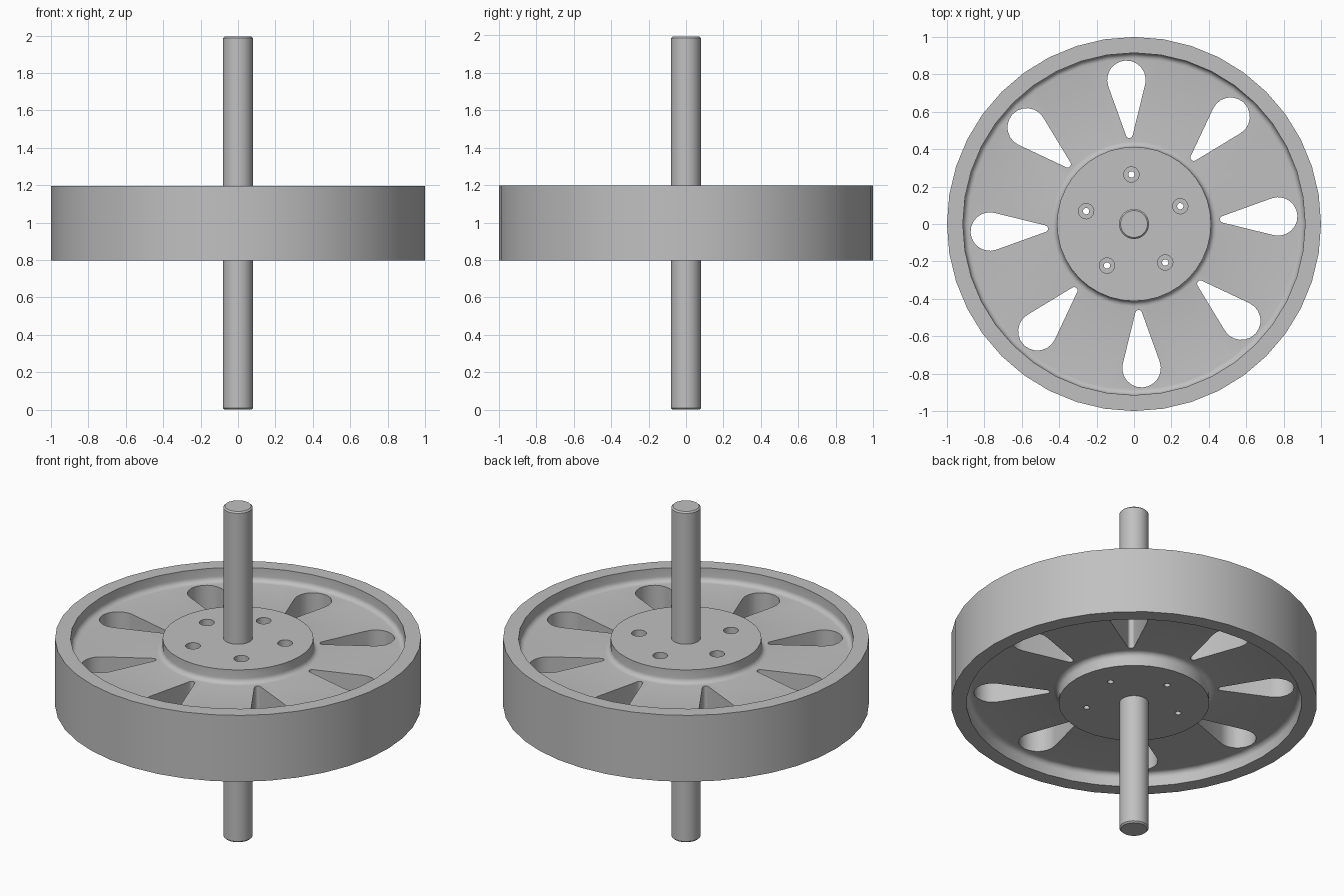
import bpy, bmesh
from math import sin, cos, pi, radians, acos
from mathutils import Matrix, Vector

cube = bpy.data.objects.get("Cube")
if cube:
    bpy.data.objects.remove(cube, do_unlink=True)

MID = 0.997           # height of the wheel's mid plane
HALF = 0.2            # half thickness of rim and hub
WEB = 0.12            # half thickness of the web
RIM_IN, HUB = 0.915, 0.412
TURN = radians(3)     # rotation of the hole pattern

steel = bpy.data.materials.new("grey steel")
steel.use_nodes = True
GREY = (0.53, 0.53, 0.53, 1)
steel.diffuse_color = GREY
steel.node_tree.nodes["Principled BSDF"].inputs["Base Color"].default_value = GREY


def add_object(name, bm):
    bmesh.ops.recalc_face_normals(bm, faces=bm.faces[:])
    mesh = bpy.data.meshes.new(name)
    bm.to_mesh(mesh)
    bm.free()
    mesh.materials.append(steel)
    ob = bpy.data.objects.new(name, mesh)
    bpy.context.collection.objects.link(ob)
    return ob


def lathe(name, profile, steps):
    """Revolve a closed (radius, z) outline about the z axis."""
    bm = bmesh.new()
    rings = [[bm.verts.new((r * cos(a), r * sin(a), z)) for r, z in profile]
             for a in (2 * pi * i / steps for i in range(steps))]
    n = len(profile)
    for i, ring in enumerate(rings):
        nxt = rings[(i + 1) % steps]
        for j in range(n):
            k = (j + 1) % n
            bm.faces.new((ring[j], nxt[j], nxt[k], ring[k]))
    return add_object(name, bm)


def prism(bm, outline, low, high, angle):
    """Extrude a flat outline from low to high, turned about z."""
    rot = Matrix.Rotation(angle, 3, 'Z')
    face = bm.faces.new([bm.verts.new(rot @ Vector((x, y, low))) for x, y in outline])
    top = bmesh.ops.extrude_face_region(bm, geom=[face])["geom"]
    bmesh.ops.translate(bm, vec=(0, 0, high - low),
                        verts=[v for v in top if isinstance(v, bmesh.types.BMVert)])


def arc(cx, cy, r, start, end, steps):
    return [(cx + r * cos(start + (end - start) * i / steps),
             cy + r * sin(start + (end - start) * i / steps)) for i in range(steps + 1)]


def cut(target, cutter):
    cutter.hide_render = True
    mod = target.modifiers.new("cut", 'BOOLEAN')
    mod.operation, mod.solver, mod.object = 'DIFFERENCE', 'EXACT', cutter
    graph = bpy.context.evaluated_depsgraph_get()
    mesh = bpy.data.meshes.new_from_object(target.evaluated_get(graph))
    target.modifiers.clear()
    target.data = mesh
    bpy.data.objects.remove(cutter, do_unlink=True)


def smooth(ob):
    bpy.ops.object.select_all(action='DESELECT')
    ob.select_set(True)
    bpy.context.view_layer.objects.active = ob
    bpy.ops.object.shade_smooth_by_angle(angle=radians(30))


# Wheel: hub, filleted web and rim in one section, mirrored below
F = 0.03
upper = [(0.07, HALF), (HUB, HALF)]
upper += arc(HUB + F, WEB + F, F, pi, 1.5 * pi, 5)
upper += arc(RIM_IN - F, WEB + F, F, -pi / 2, 0, 5)
upper += [(RIM_IN, HALF), (1.0, HALF)]
section = [(r, MID + z) for r, z in upper] + [(r, MID - z) for r, z in reversed(upper)]
wheel = lathe("wheel", section, 40)

# Teardrop windows in the web and bolt holes through the hub
BIG, BIG_R, TIP, TIP_R = 0.772, 0.103, 0.478, 0.018
tangent = acos((BIG_R - TIP_R) / (BIG - TIP))
teardrop = arc(BIG, 0, BIG_R, tangent - pi, pi - tangent, 12)
teardrop += arc(TIP, 0, TIP_R, pi - tangent, pi + tangent, 6)
holes = bmesh.new()
for i in range(8):
    prism(holes, teardrop, MID - 0.3, MID + 0.3, TURN + i * pi / 4)

BOLT = 0.265
bores = bmesh.new()
for i in range(5):
    angle = TURN + pi / 2 + i * 2 * pi / 5
    prism(holes, arc(BOLT, 0, 0.017, 0, 2 * pi, 16)[:-1], MID - 0.3, MID + 0.3, angle)
    prism(bores, arc(BOLT, 0, 0.041, 0, 2 * pi, 20)[:-1], MID, MID + 0.3, angle)
cut(wheel, add_object("hole_cutter", holes))
cut(wheel, add_object("counterbore_cutter", bores))
smooth(wheel)

# Axle with chamfered ends
bm = bmesh.new()
bmesh.ops.create_cone(bm, cap_ends=True, segments=32, radius1=0.08, radius2=0.08,
                      depth=2 * MID, matrix=Matrix.Translation((0, 0, MID)))
caps = [e for e in bm.edges if abs(e.verts[0].co.z - e.verts[1].co.z) < 0.01]
bmesh.ops.bevel(bm, geom=caps, offset=0.008, segments=1, affect='EDGES')
smooth(add_object("axle", bm))
